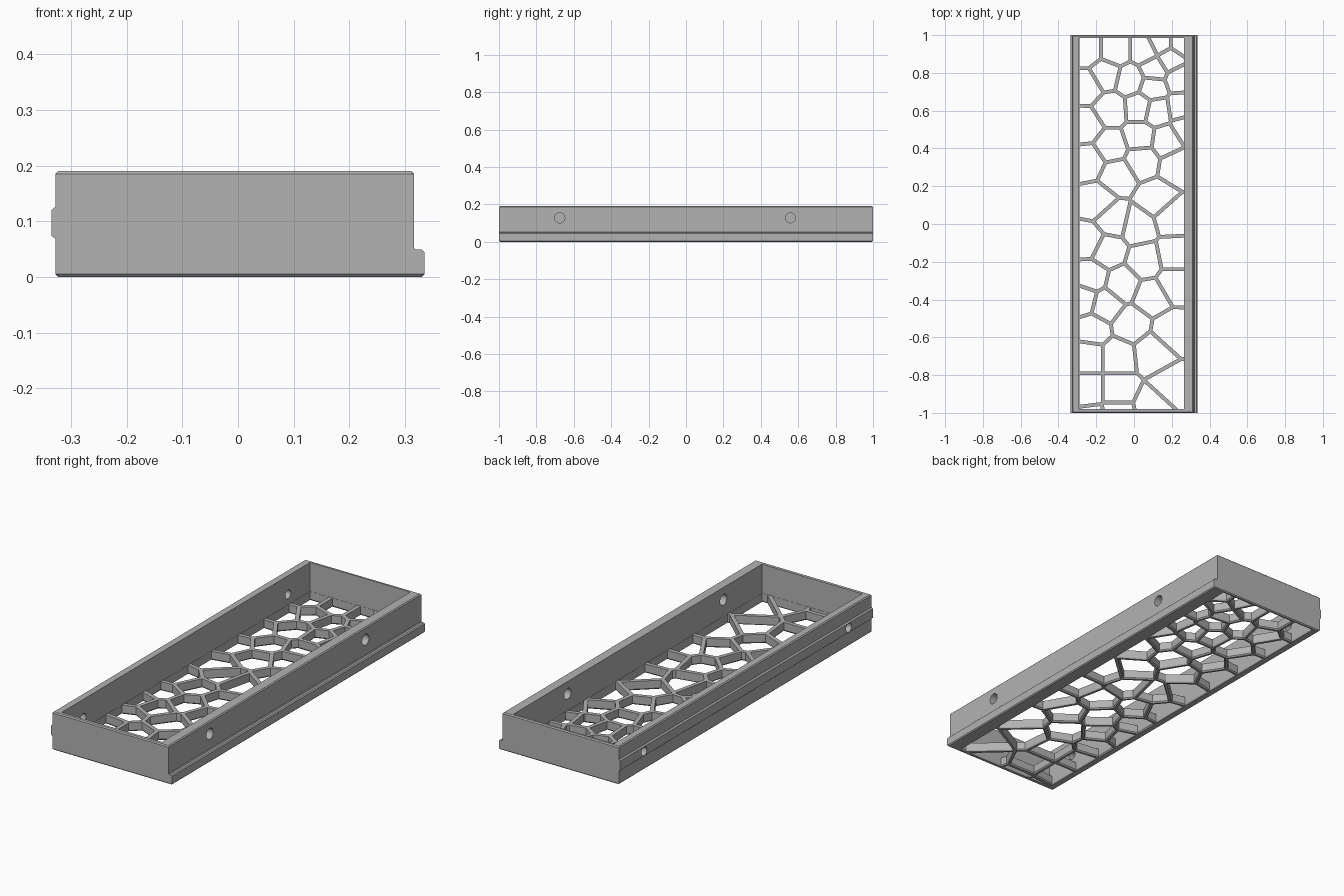
import bpy
import bmesh
from math import radians
from mathutils import Vector, Matrix

if "Cube" in bpy.data.objects:
    bpy.data.objects.remove(bpy.data.objects["Cube"])

# Overall sizes
HEIGHT, CHAMFER = 0.19, 0.005
LATTICE_TOP, RIB_HALF, FLARE = 0.045, 0.010, 0.006
LEFT, RIGHT, FRONT, BACK = -0.29, 0.265, -0.98, 0.985

# Centres of the lattice cells, in hundredths of a unit, row by row
CELLS = [
    (-25, 92), (-10, 92), (6, 92), (14, 96), (25, 96), (19, 87),
    (-25, 73), (-15, 79), (-2, 76), (11, 82), (10, 72), (24, 77),
    (-26, 52), (-12, 61), (3, 62), (12, 60), (25, 62), (28, 51),
    (-24, 33), (-12, 41), (3, 46), (17, 44), (4, 34), (23, 31),
    (-20, 12), (-9, 26), (12, 13), (-11, 2), (2, -1), (20, 4),
    (-24, -9), (-14, -14), (6, -20), (21, -17),
    (-23, -28), (-6, -32), (9, -38), (21, -31),
    (-27, -40), (-15, -43), (-2, -53), (20, -57),
    (-22, -56), (-24, -70), (-9, -70), (10, -68), (20, -86),
    (-24, -88), (-9, -88), (10, -97), (-9, -101), (-22, -104),
]


def make_object(name, bm):
    bmesh.ops.recalc_face_normals(bm, faces=bm.faces)
    mesh = bpy.data.meshes.new(name)
    bm.to_mesh(mesh)
    bm.free()
    obj = bpy.data.objects.new(name, mesh)
    bpy.context.collection.objects.link(obj)
    return obj


def loft(bm, loops):
    """Skin a stack of matching point loops and cap both ends."""
    rings = [[bm.verts.new(p) for p in loop] for loop in loops]
    n = len(rings[0])
    for a, b in zip(rings, rings[1:]):
        for i in range(n):
            j = (i + 1) % n
            bm.faces.new((a[i], a[j], b[j], b[i]))
    bm.faces.new(rings[0][::-1])
    bm.faces.new(rings[-1])


def cut(target, cutter):
    mod = target.modifiers.new("cut", 'BOOLEAN')
    mod.operation = 'DIFFERENCE'
    mod.solver = 'EXACT'
    mod.object = cutter
    bpy.context.view_layer.objects.active = target
    bpy.ops.object.modifier_apply(modifier=mod.name)
    bpy.data.objects.remove(cutter)


def clip(poly, point, normal):
    """Keep the part of a flat polygon behind a line."""
    out = []
    for i, p in enumerate(poly):
        q = poly[(i + 1) % len(poly)]
        dp, dq = (p - point).dot(normal), (q - point).dot(normal)
        if dp <= 0:
            out.append(p)
        if dp * dq < 0:
            out.append(p.lerp(q, dp / (dp - dq)))
    return out


def tidy(poly):
    return [p for i, p in enumerate(poly) if (p - poly[i - 1]).length > 0.0015]


# Tray body: end profile with side rail and bottom flange, chamfered ends
c = CHAMFER
profile = [
    (-0.328 + c, 0), (0.335 - c, 0), (0.335, c), (0.335, 0.044), (0.330, 0.049),
    (0.319, 0.049), (0.316, 0.053), (0.316, HEIGHT - c), (0.316 - c, HEIGHT),
    (-0.328 + c, HEIGHT), (-0.328, HEIGHT - c), (-0.328, 0.126),
    (-0.335, 0.120), (-0.335, 0.074), (-0.328, 0.068), (-0.328, c),
]


def section(y, inset):
    return [(x, y, min(max(z, inset), HEIGHT - inset)) for x, z in profile]


bm = bmesh.new()
loft(bm, [section(-1, c), section(c - 1, 0), section(1 - c, 0), section(1, c)])
tray = make_object("tray", bm)

# Cavity above the lattice floor
corners = [(LEFT, FRONT), (RIGHT, FRONT), (RIGHT, BACK), (LEFT, BACK)]
bm = bmesh.new()
loft(bm, [[(x, y, z) for x, y in corners] for z in (LATTICE_TOP, HEIGHT + 0.1)])
cut(tray, make_object("cavity_cutter", bm))

# Lattice openings: one cell around each centre, flared at the underside
seeds = [Vector(s) / 100 for s in CELLS]
e = 0.001
bm = bmesh.new()
for s in seeds:
    poly = [Vector(p) for p in ((LEFT + e, FRONT + e), (RIGHT - e, FRONT + e),
                                (RIGHT - e, BACK - e), (LEFT + e, BACK - e))]
    for o in seeds:
        if o is not s and poly:
            normal = (o - s).normalized()
            poly = clip(poly, (s + o) / 2 - normal * RIB_HALF, normal)
    poly = tidy(poly)
    if len(poly) < 3:
        continue
    centre = sum(poly, Vector((0, 0))) / len(poly)
    wide = [p + (p - centre).normalized() * FLARE for p in poly]
    loft(bm, [[(p.x, p.y, z) for p in ring] for ring, z in
              ((wide, -0.01), (wide, 0), (poly, FLARE), (poly, LATTICE_TOP + 0.02))])
cut(tray, make_object("lattice_cutter", bm))

# Round holes through the two long walls
bm = bmesh.new()
for x, y, z, r in ((0.29, -0.675, 0.128, 0.027), (0.29, 0.558, 0.128, 0.027),
                   (-0.31, -0.81, 0.097, 0.022), (-0.31, 0.81, 0.097, 0.022)):
    bmesh.ops.create_cone(
        bm, cap_ends=True, segments=32, radius1=r, radius2=r, depth=0.12,
        matrix=Matrix.Translation((x, y, z)) @ Matrix.Rotation(radians(90), 4, 'Y'))
cut(tray, make_object("hole_cutter", bm))

# Single grey material
grey = bpy.data.materials.new("grey plastic")
grey.use_nodes = True
colour = (0.45, 0.45, 0.45, 1)
grey.diffuse_color = colour
grey.node_tree.nodes["Principled BSDF"].inputs["Base Color"].default_value = colour
tray.data.materials.clear()
tray.data.materials.append(grey)
for face in tray.data.polygons:
    face.material_index = 0

# Smooth the hole walls, keep everything else crisp
bpy.ops.object.select_all(action='DESELECT')
tray.select_set(True)
bpy.context.view_layer.objects.active = tray
bpy.ops.object.shade_smooth_by_angle(angle=radians(20))
